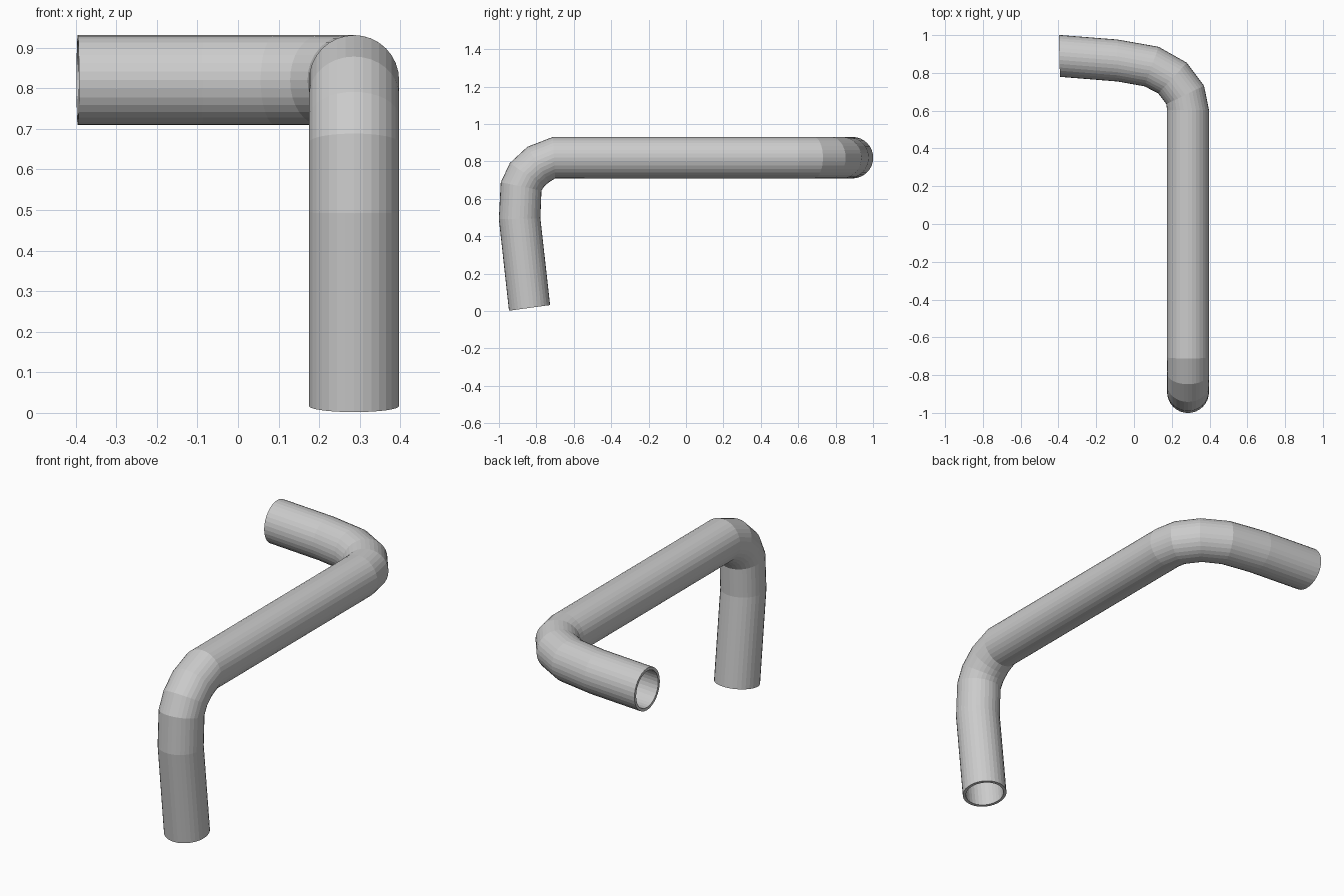
import bpy, bmesh
from math import sin, cos, pi
from mathutils import Vector

if "Cube" in bpy.data.objects:
    bpy.data.objects.remove(bpy.data.objects["Cube"])

SIDES, R_OUT, R_IN = 32, 0.111, 0.096
X_MID, Z_MID = 0.286, 0.82

# Each bend: outer-edge point and inner-edge point of every cross-section
leg = [((-0.946, 0.002), (-0.727, 0.032)),      # (y, z), bottom end upward
       ((-1.0, 0.492), (-0.779, 0.496)),
       ((-0.988, 0.688), (-0.775, 0.645)),
       ((-0.94, 0.79), (-0.760, 0.668)),
       ((-0.847, 0.876), (-0.735, 0.690)),
       ((-0.712, 0.931), (-0.70, 0.709))]
arm = [((0.397, 0.603), (0.175, 0.603)),        # (x, y), from straight run to open end
       ((0.370, 0.732), (0.172, 0.635)),
       ((0.278, 0.852), (0.130, 0.693)),
       ((0.130, 0.937), (0.056, 0.730)),
       ((-0.087, 0.974), (-0.087, 0.757)),
       ((-0.398, 1.0), (-0.392, 0.780))]

# Sections as centre plus two unit axes
sections = []
for o, i in leg:
    a, b = Vector((X_MID, *o)), Vector((X_MID, *i))
    sections.append(((a + b) / 2, (a - b).normalized(), Vector((1, 0, 0))))
for o, i in arm:
    a, b = Vector((*o, Z_MID)), Vector((*i, Z_MID))
    sections.append(((a + b) / 2, Vector((0, 0, 1)), (a - b).normalized()))

bm = bmesh.new()


def ring(section, r):
    c, u, v = section
    return [bm.verts.new(c + r * (cos(t) * u + sin(t) * v))
            for t in (2 * pi * k / SIDES for k in range(SIDES))]


def bridge(a, b):
    for k in range(SIDES):
        n = (k + 1) % SIDES
        bm.faces.new((a[k], a[n], b[n], b[k]))


# Outer skin, then back through the bore, closed by the end rims
rings = [ring(s, R_OUT) for s in sections] + [ring(s, R_IN) for s in reversed(sections)]
for k, a in enumerate(rings):
    bridge(a, rings[(k + 1) % len(rings)])
bmesh.ops.recalc_face_normals(bm, faces=bm.faces)

mesh = bpy.data.meshes.new("bent_pipe")
bm.to_mesh(mesh)
bm.free()
pipe = bpy.data.objects.new("bent_pipe", mesh)
bpy.context.collection.objects.link(pipe)
